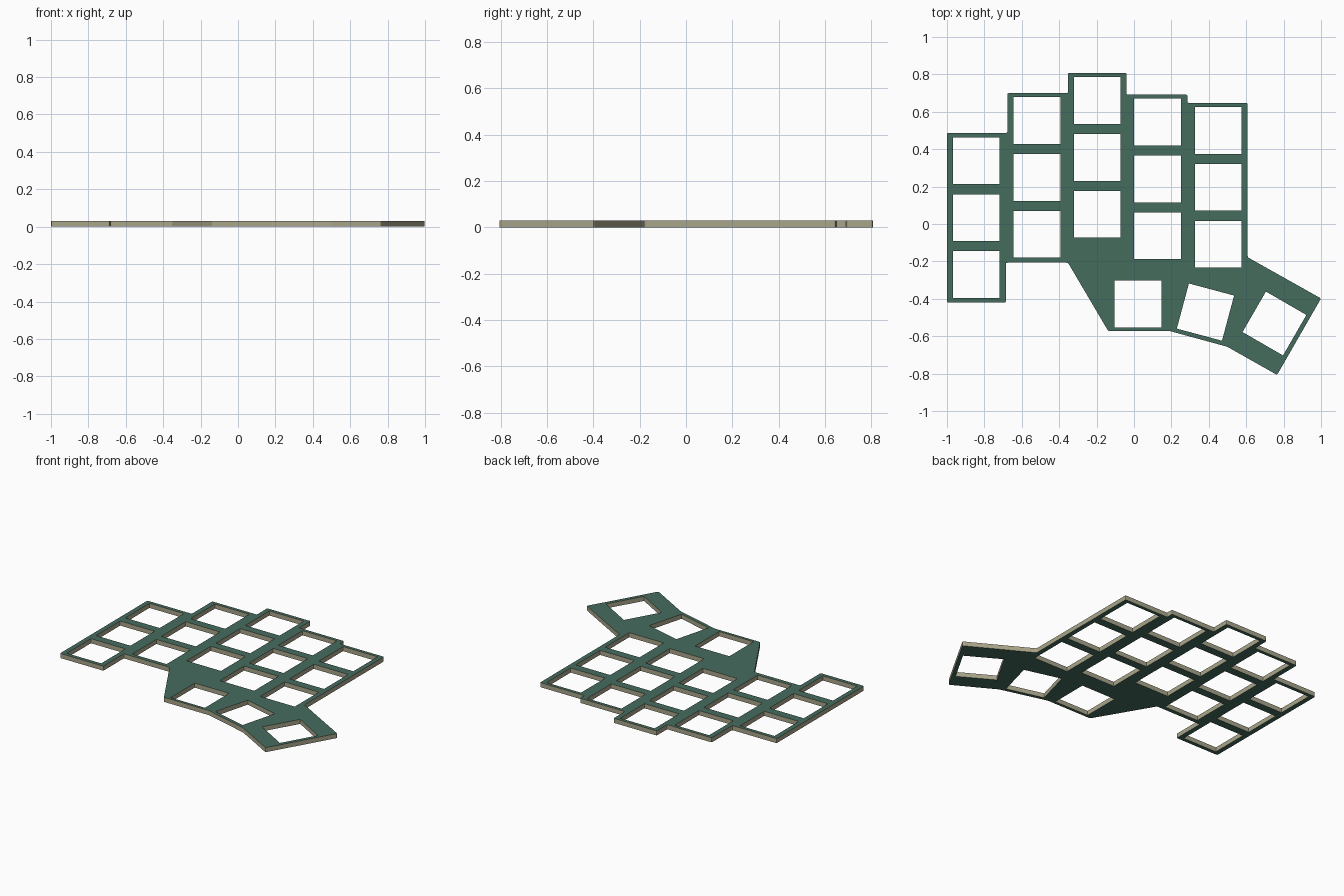
import bpy, bmesh, math
from mathutils import Vector

if "Cube" in bpy.data.objects:
    bpy.data.objects.remove(bpy.data.objects["Cube"])

T = 0.03       # plate thickness
HOLE = 0.25    # switch opening size
PITCH = 0.304  # spacing of openings in a column


def rounded(points, r=0.008):
    """Replace each corner by a small three-point arc."""
    out = []
    n = len(points)
    for i in range(n):
        p, a, b = (Vector(points[k % n]) for k in (i, i - 1, i + 1))
        da, db = (a - p), (b - p)
        r2 = min(r, da.length * 0.4, db.length * 0.4)
        s, e = p + da.normalized() * r2, p + db.normalized() * r2
        out += [s, s * 0.25 + p * 0.5 + e * 0.25, e]
    return out


def add_loop(curve, points):
    sp = curve.splines.new('POLY')
    sp.points.add(len(points) - 1)
    for q, p in zip(sp.points, points):
        q.co = (p[0], p[1], 0, 1)
    sp.use_cyclic_u = True


def square(cx, cy, angle=0):
    a, h = math.radians(angle), HOLE / 2
    return [(cx + x * math.cos(a) - y * math.sin(a),
             cy + x * math.sin(a) + y * math.cos(a))
            for x, y in ((-h, -h), (h, -h), (h, h), (-h, h))]


curve = bpy.data.curves.new("plate_profile", 'CURVE')
curve.dimensions = '2D'
curve.fill_mode = 'BOTH'
curve.extrude = T / 2

# Stepped outer outline with the angled thumb section
outline = [(-1, -0.42), (-1, 0.487), (-0.677, 0.487), (-0.677, 0.70), (-0.353, 0.70),
           (-0.353, 0.808), (-0.04, 0.808), (-0.04, 0.692), (0.286, 0.692),
           (0.286, 0.647), (0.608, 0.647), (0.608, -0.178), (1.0, -0.398),
           (0.765, -0.807), (0.498, -0.656), (0.19, -0.572), (-0.138, -0.572),
           (-0.353, -0.207), (-0.685, -0.207), (-0.685, -0.42)]
add_loop(curve, rounded(outline))

# Five staggered columns of three openings: centre x, top centre y
for x, y in ((-0.843, 0.338), (-0.518, 0.553), (-0.197, 0.66), (0.125, 0.545), (0.451, 0.50)):
    for i in range(3):
        add_loop(curve, square(x, y - i * PITCH))

# Thumb openings fanning outward
for x, y, a in ((0.022, -0.428, 0), (0.382, -0.471, -15), (0.751, -0.532, -30)):
    add_loop(curve, square(x, y, a))

# Turn the filled profile into a solid mesh
tmp = bpy.data.objects.new("plate_profile", curve)
bpy.context.collection.objects.link(tmp)
dg = bpy.context.evaluated_depsgraph_get()
mesh = bpy.data.meshes.new_from_object(tmp.evaluated_get(dg))
bpy.data.objects.remove(tmp)

bm = bmesh.new()
bm.from_mesh(mesh)
bmesh.ops.remove_doubles(bm, verts=bm.verts, dist=1e-5)
bmesh.ops.translate(bm, verts=bm.verts, vec=(0, 0, T / 2))
bmesh.ops.recalc_face_normals(bm, faces=bm.faces)
# Green faces, tan cut edges
for f in bm.faces:
    f.smooth = False
    f.material_index = 0 if abs(f.normal.z) > 0.5 else 1
bm.to_mesh(mesh)
bm.free()

mesh.materials.clear()
for name, col in (("plate_green", (0.06, 0.15, 0.11, 1)), ("edge_tan", (0.40, 0.38, 0.26, 1))):
    m = bpy.data.materials.new(name)
    m.diffuse_color = col
    m.use_nodes = True
    m.node_tree.nodes["Principled BSDF"].inputs["Base Color"].default_value = m.diffuse_color
    mesh.materials.append(m)
# Restore face slots after assigning materials
for p in mesh.polygons:
    p.material_index = 0 if abs(p.normal.z) > 0.5 else 1

plate = bpy.data.objects.new("switch_plate", mesh)
bpy.context.collection.objects.link(plate)
